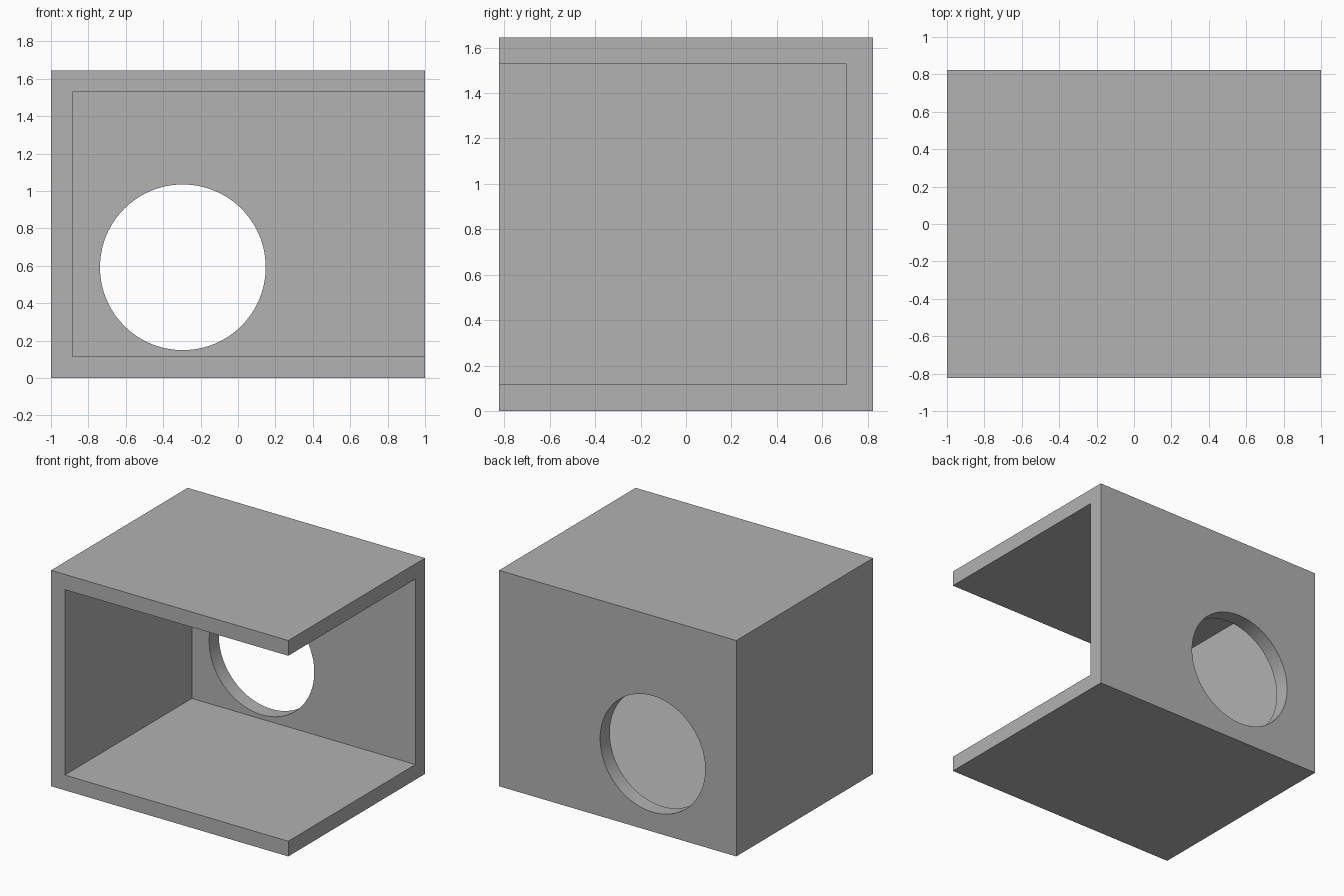
import bpy
import math
from mathutils import Vector

default = bpy.data.objects.get("Cube")
if default:
    bpy.data.objects.remove(default, do_unlink=True)

# Overall size, wall thickness and round opening
WIDTH, DEPTH, HEIGHT, WALL = 2.0, 1.645, 1.645, 0.116
HOLE_X, HOLE_Z, HOLE_R = -0.295, 0.592, 0.443
OVERSHOOT = 0.2

grey = bpy.data.materials.new("plain grey")
grey.use_nodes = True
colour = (0.445, 0.445, 0.445, 1)
grey.diffuse_color = colour
grey.node_tree.nodes["Principled BSDF"].inputs["Base Color"].default_value = colour


def box(name, low, high):
    low, high = Vector(low), Vector(high)
    bpy.ops.mesh.primitive_cube_add(size=1, location=(low + high) / 2)
    obj = bpy.context.object
    obj.name = name
    obj.scale = high - low
    bpy.ops.object.transform_apply(location=True, rotation=True, scale=True)
    return obj


def cut(target, cutter):
    cutter.hide_render = True
    mod = target.modifiers.new("cut", "BOOLEAN")
    mod.operation = "DIFFERENCE"
    mod.solver = "EXACT"
    mod.object = cutter
    bpy.ops.object.select_all(action="DESELECT")
    bpy.context.view_layer.objects.active = target
    target.select_set(True)
    bpy.ops.object.modifier_apply(modifier=mod.name)
    bpy.data.objects.remove(cutter, do_unlink=True)


# Housing block
x, y = WIDTH / 2, DEPTH / 2
housing = box("open_housing", (-x, -y, 0), (x, y, HEIGHT))

# Hollow interior, open at the front and at the +x side
cut(housing, box("interior_cutter",
                 (-x + WALL, -y - OVERSHOOT, WALL),
                 (x + OVERSHOOT, y - WALL, HEIGHT - WALL)))

# Round opening through the back wall
bpy.ops.mesh.primitive_cylinder_add(
    vertices=96, radius=HOLE_R, depth=WALL * 3,
    location=(HOLE_X, y - WALL / 2, HOLE_Z), rotation=(math.pi / 2, 0, 0))
cut(housing, bpy.context.object)

# Smooth bore with crisp edges
housing.data.materials.clear()
housing.data.materials.append(grey)
bpy.context.view_layer.objects.active = housing
housing.select_set(True)
bpy.ops.object.shade_smooth_by_angle(angle=math.radians(30))
